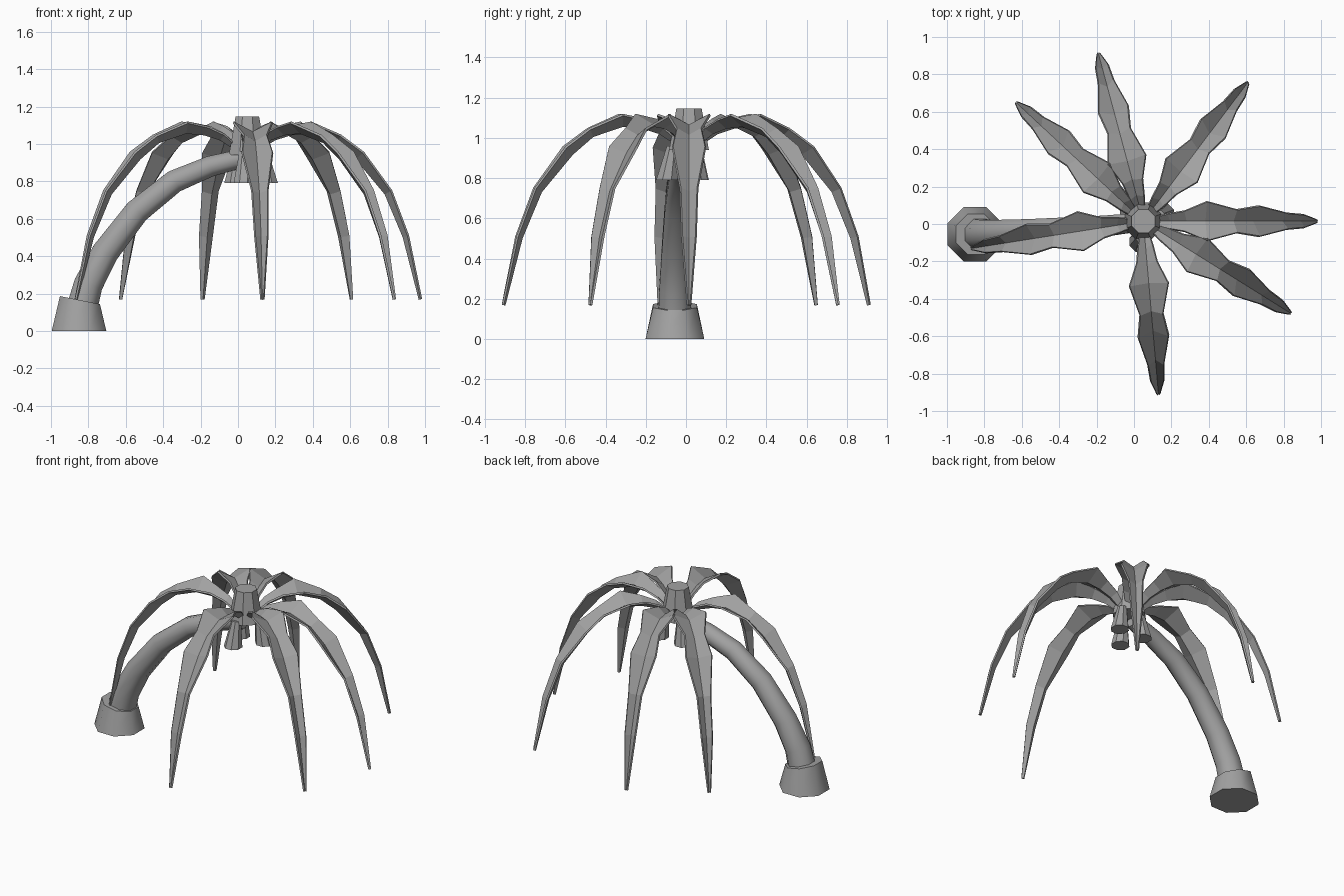
import bpy, bmesh
from math import cos, sin, pi, radians
from mathutils import Vector, Matrix

if "Cube" in bpy.data.objects:
    bpy.data.objects.remove(bpy.data.objects["Cube"], do_unlink=True)

grey = bpy.data.materials.new("plain grey")
grey.use_nodes = True
grey.diffuse_color = (0.36, 0.36, 0.36, 1)
grey.node_tree.nodes["Principled BSDF"].inputs["Base Color"].default_value = grey.diffuse_color


def finish(name, bm, smooth=None):
    bmesh.ops.recalc_face_normals(bm, faces=bm.faces)
    mesh = bpy.data.meshes.new(name)
    bm.to_mesh(mesh)
    bm.free()
    mesh.materials.append(grey)
    obj = bpy.data.objects.new(name, mesh)
    bpy.context.collection.objects.link(obj)
    if smooth:
        bpy.ops.object.select_all(action="DESELECT")
        obj.select_set(True)
        bpy.context.view_layer.objects.active = obj
        bpy.ops.object.shade_smooth_by_angle(angle=radians(smooth))
    return obj


def loft(name, rings, sides=8, smooth=None):
    """Tube through rings given as (centre, axis, radius), capped at both ends."""
    bm = bmesh.new()
    loops = []
    for centre, axis, radius in rings:
        axis = Vector(axis).normalized()
        u = Vector((0, 1, 0)).cross(axis).normalized()
        v = axis.cross(u)
        loops.append([bm.verts.new(Vector(centre) + radius * (u * cos(a) + v * sin(a)))
                      for a in [(i + 0.5) * 2 * pi / sides for i in range(sides)]])
    for lower, upper in zip(loops, loops[1:]):
        for i in range(sides):
            j = (i + 1) % sides
            bm.faces.new((lower[i], lower[j], upper[j], upper[i]))
    bm.faces.new(loops[0])
    bm.faces.new(loops[-1])
    return finish(name, bm, smooth)


# Flared foot with a slightly tilted rim
loft("trunk_foot", [((-0.85, -0.055, 0.0), (0, 0, 1), 0.158),
                    ((-0.845, -0.055, 0.165), (0.2, 0, 1), 0.118)], smooth=50)

# Curved tapering trunk
path = [Vector(p) for p in ((-0.84, -0.055, 0.1), (-0.8, -0.055, 0.25), (-0.71, -0.05, 0.42),
                            (-0.54, -0.04, 0.64), (-0.34, -0.025, 0.8), (-0.15, -0.01, 0.88),
                            (0.03, 0.01, 0.925))]
rings = []
for i, p in enumerate(path):
    axis = path[min(i + 1, len(path) - 1)] - path[max(i - 1, 0)]
    rings.append((p, axis, 0.09 - 0.006 * i))
loft("trunk", rings, smooth=50)

# Crown hub
hub = Vector((0.05, 0.015, 0))
loft("crown_hub", [(hub + Vector((0, 0, 0.94)), (0, 0, 1), 0.107),
                   (hub + Vector((0, 0, 1.147)), (0, 0, 1), 0.068)], smooth=40)

# Hanging fruit
for n, (x, y) in enumerate([(0.03, -0.095), (0.16, 0.055), (-0.02, 0.06)]):
    low = Vector((x, y, 0.79))
    top = Vector((x, y, 0.96)).lerp(hub + Vector((0, 0, 0.96)), 0.25)
    loft(f"fruit_{n + 1}", [(low, (0, 0, 1), 0.058), (top, (0, 0, 1), 0.03)], smooth=40)

# Fronds: folded strips, rows of (reach, rim height, half width, fold depth)
rows = [(0.05, 0.98, 0.02, 0.015), (0.13, 1.05, 0.04, 0.03), (0.22, 1.09, 0.055, 0.04),
        (0.34, 1.115, 0.105, 0.055), (0.5, 1.045, 0.062, 0.04), (0.62, 0.955, 0.082, 0.05),
        (0.77, 0.75, 0.043, 0.035), (0.86, 0.51, 0.035, 0.025), (0.93, 0.17, 0.008, 0.008)]


def frond(name, angle):
    bm = bmesh.new()
    strips = []
    for i, (r, z, half, depth) in enumerate(rows):
        a, b = rows[max(i - 1, 0)], rows[min(i + 1, len(rows) - 1)]
        inward = Vector((b[1] - a[1], 0, a[0] - b[0])).normalized()
        rim = Vector((r, 0, z))
        strips.append([bm.verts.new(rim + Vector((0, -half, 0))),
                       bm.verts.new(rim + inward * depth),
                       bm.verts.new(rim + Vector((0, half, 0)))])
    for s, t in zip(strips, strips[1:]):
        for k in range(2):
            bm.faces.new((s[k], t[k], t[k + 1], s[k + 1]))
    bm.transform(Matrix.Translation(hub) @ Matrix.Rotation(radians(angle), 4, "Z"))
    obj = finish(name, bm)
    thick = obj.modifiers.new("thickness", "SOLIDIFY")
    thick.thickness = 0.012
    thick.offset = 0


for n, angle in enumerate((0, 53, 105, 137, 189, 275, 328)):
    frond(f"frond_{n + 1}", angle)
